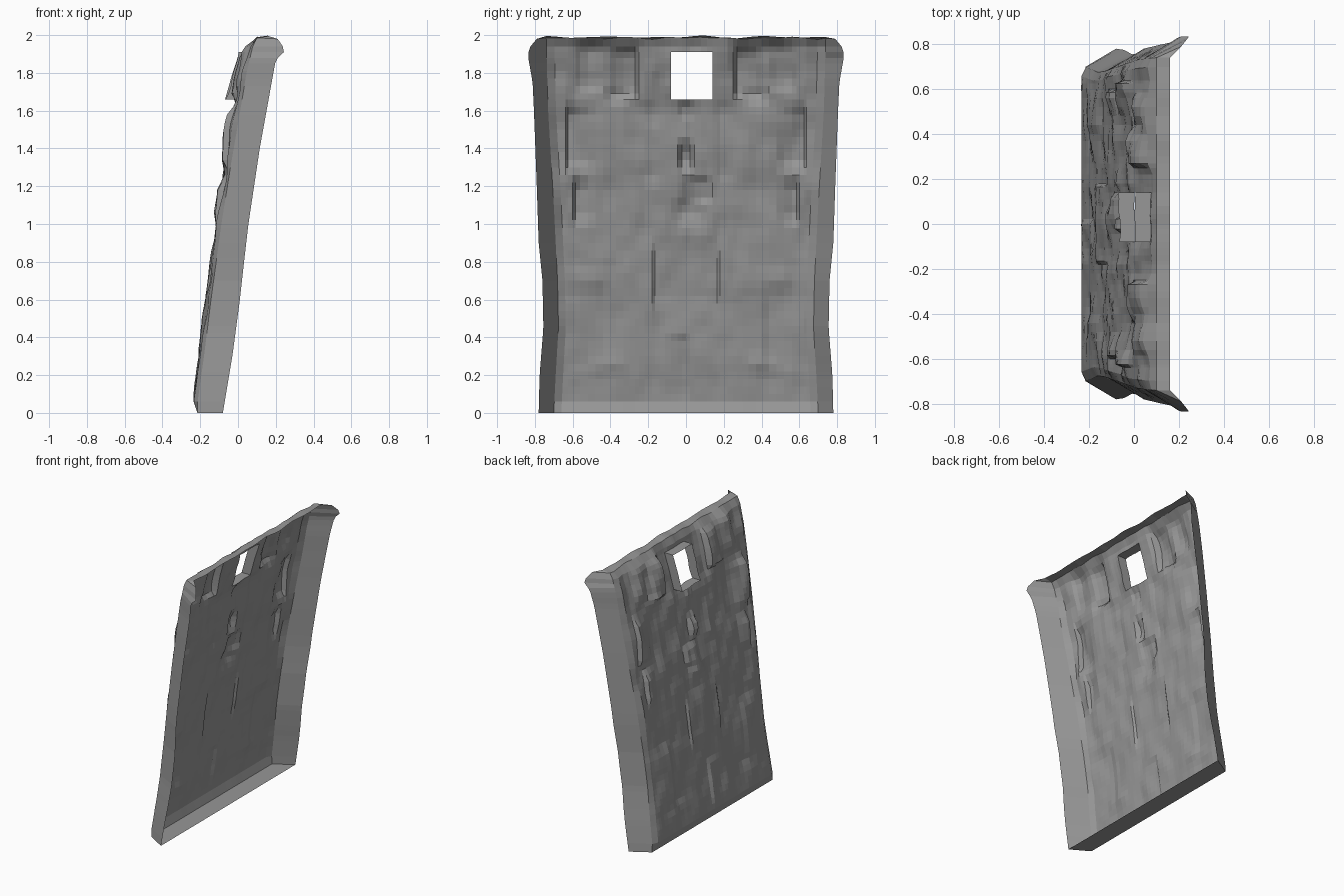
import bpy, bmesh
from mathutils import noise, Vector

if "Cube" in bpy.data.objects:
    bpy.data.objects.remove(bpy.data.objects["Cube"])


def lerp_table(t, table):
    """Piecewise linear lookup in (key, value) pairs."""
    for (a, va), (b, vb) in zip(table, table[1:]):
        if t <= b:
            return va + (vb - va) * max(0, t - a) / (b - a)
    return table[-1][1]


# Profiles along the height: face lean, rim depth, rim and lip half-width
FACE_X = [(0, -.22), (.06, -.234), (.3, -.20), (.6, -.163), (1, -.108), (1.3, -.06),
          (1.6, -.008), (1.8, .025), (1.95, .06)]
RIM_X = [(0, -.08), (.3, -.03), (.6, .01), (.8, .032), (1, .055), (1.4, .115), (1.87, .20),
         (1.91, .243), (1.95, .235), (1.98, .21)]
RIM_Y = [(0, .78), (.2, .775), (.45, .755), (.7, .76), (.9, .78), (1.2, .79), (1.6, .805),
         (1.75, .812), (1.88, .835), (1.93, .832), (1.98, .79)]
LIP_Y = [(0, .70), (.2, .69), (.45, .675), (.7, .68), (1.1, .70), (1.6, .73), (1.98, .74)]

# Relief patches: y0, y1, z0, z1, depth (negative is towards -x), inner, outer, vertical fade
MIRRORED = [
    (.56, .585, 1.04, 1.20, -.03, .08, .01, .04), (.59, .625, 1.32, 1.60, -.032, .12, .01, .03),
    (.27, .36, 1.70, 1.90, -.035, .02, .08, .04), (.46, .55, 1.74, 1.92, -.022, .06, .02, .03),
    (.34, .40, 1.65, 1.69, -.015, .05, .05, .02), (.0, .22, 1.72, 1.93, .014, .1, .05, .12),
    (.18, .22, 1.26, 1.6, -.010, .03, .1, .06), (.43, .50, .28, .64, -.010, .02, .12, .06),
    (.36, .66, .68, .72, .007, .1, .05, .06), (.36, .47, .24, .28, .010, .05, .05, .03)]
SINGLE = [
    (-.022, .022, 1.32, 1.40, -.035, .02, .02, .04), (.05, .11, 1.13, 1.23, -.022, .08, .03, .02),
    (-.01, .06, 1.04, 1.10, -.016, .06, .04, .03), (-.015, .0, .08, .38, -.012, .1, .015, .03),
    (-.022, .022, 1.59, 1.63, -.015, .02, .02, .03), (-.165, .165, .62, .84, -.013, .012, .012, .1)]
HOLE = (-.08, .14, 1.66, 1.91)


def patch(y, z, p):
    y0, y1, z0, z1, d, fi, fo, fz = p
    ky = 1 - max(y0 - y, 0) / fi - max(y - y1, 0) / fo
    kz = 1 - max(z0 - z, z - z1, 0) / fz
    return d * max(0, ky) * max(0, kz)


def relief(y, z):
    h = sum(patch(abs(y), z, p) for p in MIRRORED) + sum(patch(y, z, p) for p in SINGLE)
    amp = .010 + .014 * z / 2
    h += amp * noise.noise(Vector((abs(y) * 7, z * 4, .3)))
    h += .5 * amp * noise.noise(Vector((y * 12, z * 8, 2)))
    return h * min(1, max(0, (z - .06) / .1 + .1))


# Grid lines, packed where the relief has edges
half = [.022, .045, .08, .11, .14, .165, .18, .22, .25, .27, .30, .33, .37, .40, .44, .48, .52,
        .56, .585, .60, .625, .638, .66]
cols = [-y for y in reversed(half)] + [0] + half
rows = [.06] + [.1 + .04 * i for i in range(39)] + [1.66, 1.69, 1.73, 1.77, 1.81, 1.85, 1.88, 1.91, 1.94]
NR = len(rows)


def point(c, r):
    """c runs over rim, lip, face, lip, rim; r over floor, foot, face, lip, top rim."""
    ci = c - 2
    z = 0 if r < 2 else (rows[r - 2] if r < NR + 2 else 1.98)
    side = -1 if c < 2 else 1
    if ci in (-2, len(cols) + 1):                       # outer rim
        return Vector((lerp_table(z, RIM_X), side * lerp_table(z, RIM_Y), z))
    lip = ci in (-1, len(cols))
    y = side * lerp_table(z, LIP_Y) if lip else cols[ci]
    if not lip:
        y *= lerp_table(z, LIP_Y) / .70 if abs(y) > .65 else 1
    if r == 0:
        return Vector((-.08, y, 0))
    if r == 1:
        return Vector((-.215, y, 0))
    if r == NR + 2:
        return Vector((.10, y, 1.985 + .014 * noise.noise(Vector((y * 8, 0, 5)))))
    if r == NR + 3:
        return Vector((.16, y, 1.99 + .012 * noise.noise(Vector((y * 6, 3, 5)))))
    return Vector((lerp_table(z, FACE_X) + (.02 if lip else relief(y, z)), y, z))


# Leaning wall shell with flared side rims, foot and top rim
bm = bmesh.new()
NC, NT = len(cols) + 4, NR + 4
grid = [[bm.verts.new(point(c, r)) for c in range(NC)] for r in range(NT)]
hole_faces = []
for r in range(NT - 1):
    for c in range(NC - 1):
        f = bm.faces.new((grid[r][c], grid[r][c + 1], grid[r + 1][c + 1], grid[r + 1][c]))
        m = f.calc_center_median()
        if HOLE[0] < m.y < HOLE[1] and HOLE[2] < m.z < HOLE[3] and 2 <= r < NR + 2:
            hole_faces.append(f)

# Window opening with a reveal reaching back
doomed = set(hole_faces)
edges = {e for f in hole_faces for e in f.edges if not all(g in doomed for g in e.link_faces)}
bmesh.ops.delete(bm, geom=hole_faces, context='FACES')
new = bmesh.ops.extrude_edge_only(bm, edges=list(edges))['geom']
for v in (g for g in new if isinstance(g, bmesh.types.BMVert)):
    v.co.x -= .07
bmesh.ops.remove_doubles(bm, verts=bm.verts, dist=.0005)
bmesh.ops.recalc_face_normals(bm, faces=bm.faces)

mesh = bpy.data.meshes.new("leaning_wall")
bm.to_mesh(mesh)
bm.free()
wall = bpy.data.objects.new("leaning_wall", mesh)
bpy.context.collection.objects.link(wall)

# Dark grey stone
stone = bpy.data.materials.new("stone")
stone.diffuse_color = (.31, .31, .31, 1)
stone.use_nodes = True
stone.node_tree.nodes["Principled BSDF"].inputs["Base Color"].default_value = stone.diffuse_color
mesh.materials.append(stone)
